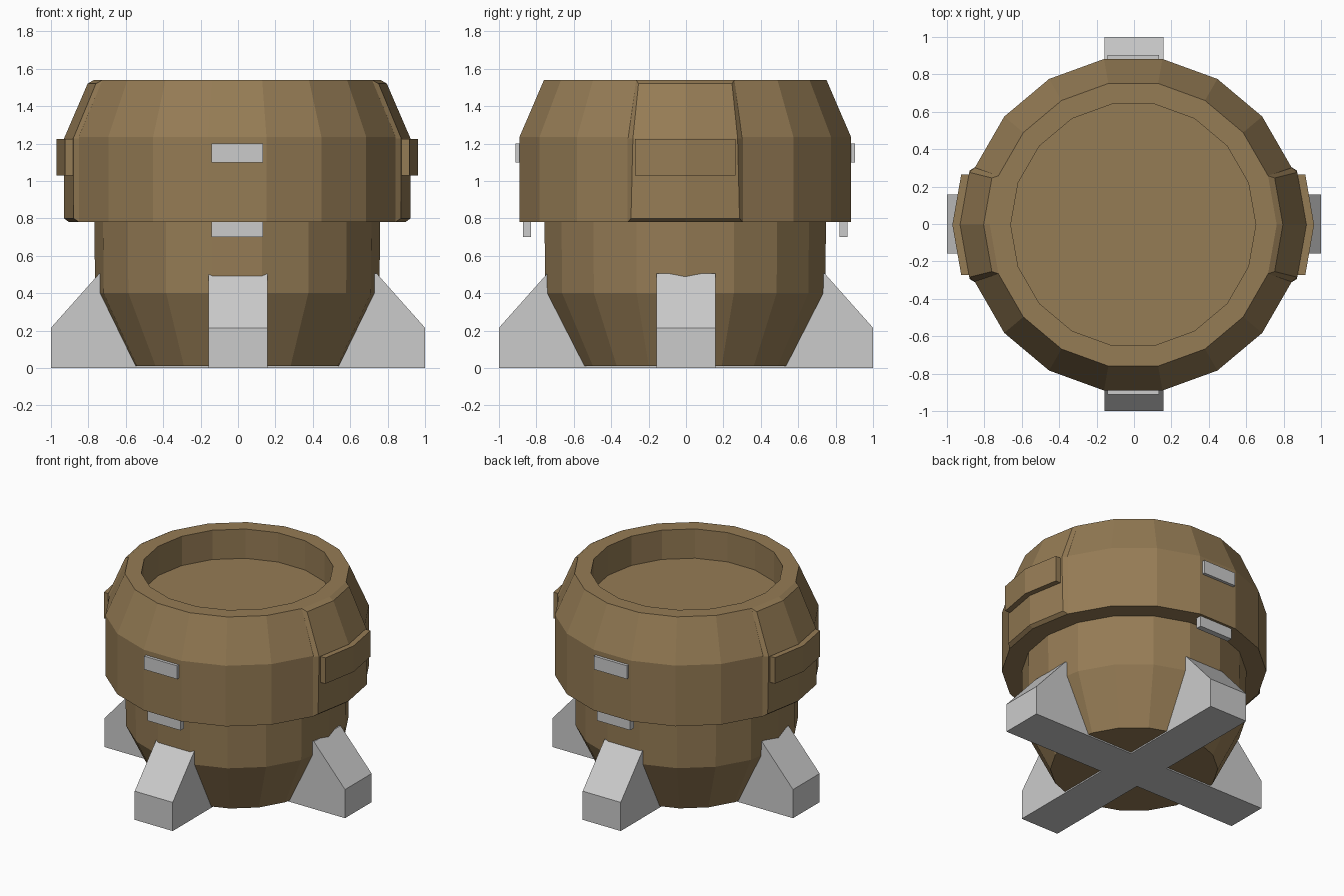
import bpy, bmesh
from math import cos, sin, tan, pi, radians
from mathutils import Vector, Matrix

if "Cube" in bpy.data.objects:
    bpy.data.objects.remove(bpy.data.objects["Cube"])

OFF = Vector((-0.004, -0.004, 0))      # barrel sits a hair off the foot centre
SIDES = 18

brown = bpy.data.materials.new("brown_shell")
brown.diffuse_color = (0.30, 0.20, 0.09, 1)
brown.use_nodes = True
brown.node_tree.nodes["Principled BSDF"].inputs["Base Color"].default_value = brown.diffuse_color


def finish(name, bm, mat=None, offset=OFF, turn=0.0, recalc=True):
    bmesh.ops.remove_doubles(bm, verts=bm.verts, dist=1e-5)
    if recalc:
        bmesh.ops.recalc_face_normals(bm, faces=bm.faces)
    bm.transform(Matrix.Translation(offset) @ Matrix.Rotation(turn, 4, 'Z'))
    me = bpy.data.meshes.new(name)
    bm.to_mesh(me)
    bm.free()
    ob = bpy.data.objects.new(name, me)
    bpy.context.collection.objects.link(ob)
    if mat:
        me.materials.append(mat)
    return ob


def prism(name, points, direction, **kw):
    """Extrude a flat outline along a direction."""
    bm = bmesh.new()
    face = bm.faces.new([bm.verts.new(p) for p in points])
    ext = bmesh.ops.extrude_face_region(bm, geom=[face], use_keep_orig=True)
    moved = [g for g in ext["geom"] if isinstance(g, bmesh.types.BMVert)]
    bmesh.ops.translate(bm, verts=moved, vec=direction)
    return finish(name, bm, **kw)


def lathe(name, profile, mat):
    """Closed turned body from (radius, height) pairs."""
    bm = bmesh.new()
    rings = [[bm.verts.new((r * cos(2 * pi * i / SIDES), r * sin(2 * pi * i / SIDES), z))
              for i in range(SIDES)] for r, z in profile]
    for a, b in zip(rings, rings[1:]):
        for i in range(SIDES):
            j = (i + 1) % SIDES
            bm.faces.new((a[i], a[j], b[j], b[i]))
    bm.faces.new(rings[0][::-1])
    bm.faces.new(rings[-1])
    return finish(name, bm, mat)


def side_panel(name, turn):
    """Raised two-facet panel with sloped borders."""
    t = tan(radians(10))
    # base radius, outer radius, outer half width, height
    rows = [(0.90, 0.90, None, 0.78), (0.90, 0.926, 0.29, 0.80),
            (0.90, 0.926, 0.28, 1.228), (0.776, 0.80, 0.25, 1.52),
            (0.767, 0.767, None, 1.54)]
    bm = bmesh.new()
    grid = []
    for rb, ro, w, z in rows:
        edge = rb * sin(radians(20))
        w = edge if w is None else w
        grid.append([bm.verts.new(p) for p in (
            (rb - edge * t, -edge, z), (ro - w * t, -w, z), (ro, 0, z),
            (ro - w * t, w, z), (rb - edge * t, edge, z))])
    for a, b in zip(grid, grid[1:]):
        for i in range(4):
            bm.faces.new((a[i], a[i + 1], b[i + 1], b[i]))
    return finish(name, bm, brown, turn=turn, recalc=False)


# Barrel body with overhanging collar and recessed top
lathe("barrel_body", [(0.57, 0.01), (0.76, 0.40), (0.764, 0.78), (0.90, 0.78),
                      (0.90, 1.235), (0.767, 1.54), (0.655, 1.54), (0.655, 1.32)], brown)

# Side panels and their raised blocks
for label, turn in (("right", 0), ("left", pi)):
    side_panel(label + "_panel", turn)
    block = [(0.86, -0.268), (0.92, -0.268), (0.967, 0), (0.92, 0.268), (0.86, 0.268)]
    prism(label + "_block", [(x, y, 1.03) for x, y in block], (0, 0, 0.195),
          mat=brown, turn=turn)

# Grey clips on the front and back
for label, turn in (("front", 0), ("back", pi)):
    for part, y0, y1, z0, z1 in (("upper", -0.908, -0.86, 1.10, 1.20),
                                 ("lower", -0.868, -0.825, 0.70, 0.80)):
        prism(f"{label}_{part}_clip",
              [(-0.137, y0, z0), (0.137, y0, z0), (0.137, y0, z1), (-0.137, y0, z1)],
              (0, y1 - y0, 0), turn=turn)

# Crossed foot bars
foot = [(-1, 0), (1, 0), (1, 0.215), (0.742, 0.505), (-0.742, 0.505), (-1, 0.215)]
for label, turn in (("side", 0), ("front_back", pi / 2)):
    prism(label + "_foot_bar", [(x, -0.158, z) for x, z in foot], (0, 0.316, 0),
          offset=Vector((0, 0, 0)), turn=turn)
